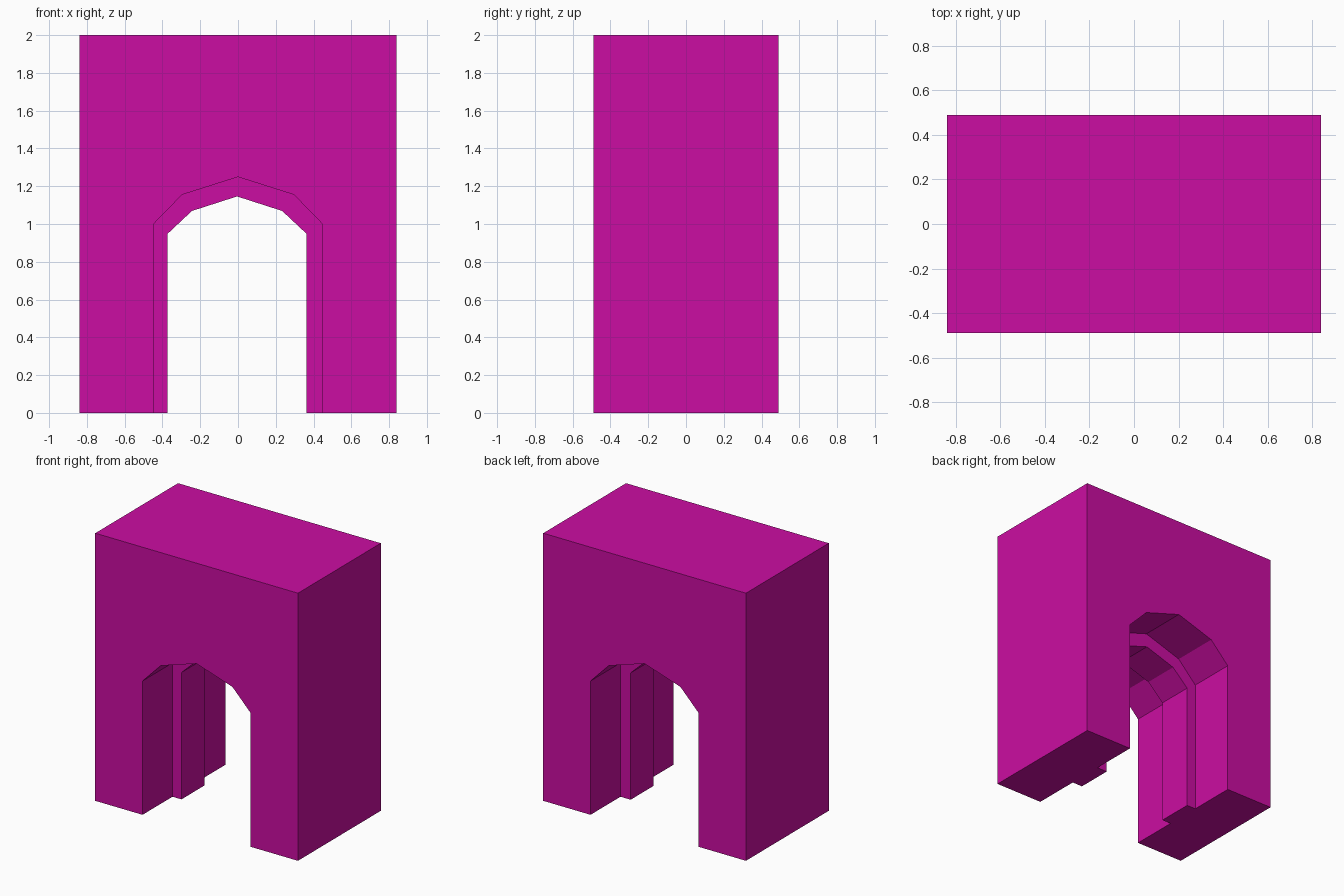
import bpy
import bmesh

if "Cube" in bpy.data.objects:
    bpy.data.objects.remove(bpy.data.objects["Cube"])

W, D, H = 0.838, 0.489, 2.0   # half width, half depth, height
RIB = 0.135                   # half depth of the narrower inner arch


def arch(half, spring, mid, mid_z, apex, shift=0.0):
    """Five-point arch outline with straight legs, left foot to right foot."""
    left = [(-half, 0), (-half, spring), (-mid, mid_z)]
    right = [(-x, z) for x, z in reversed(left)]
    return [(x + shift, z) for x, z in left + [(0, apex)] + right]


outer = arch(0.447, 1.0, 0.296, 1.155, 1.249)
inner = arch(0.368, 0.948, 0.239, 1.069, 1.146, -0.005)

bm = bmesh.new()


def ring(profile, y):
    return [bm.verts.new((x, y, z)) for x, z in profile]


# Stepped passage: wide mouth, narrow rib, wide mouth
sections = [ring(p, y) for p, y in (
    (outer, -D), (outer, -RIB), (inner, -RIB),
    (inner, RIB), (outer, RIB), (outer, D))]
for a, b in zip(sections, sections[1:]):
    for i in range(len(a) - 1):
        bm.faces.new((a[i], a[i + 1], b[i + 1], b[i]))

# Outer block: sides and top
shell = [(-W, 0), (-W, H), (W, H), (W, 0)]
front, back = ring(shell, -D), ring(shell, D)
for i in range(3):
    bm.faces.new((front[i], back[i], back[i + 1], front[i + 1]))

# Front and back walls around the opening
bm.faces.new(front + sections[0][::-1])
bm.faces.new(back + sections[-1][::-1])

# Undersides of both piers
for end in (0, -1):
    bm.faces.new([front[end]] + [s[end] for s in sections] + [back[end]])

bmesh.ops.recalc_face_normals(bm, faces=bm.faces)
mesh = bpy.data.meshes.new("gateway_block")
bm.to_mesh(mesh)
bm.free()

gateway = bpy.data.objects.new("gateway_block", mesh)
bpy.context.collection.objects.link(gateway)

# Magenta finish
paint = bpy.data.materials.new("magenta")
paint.diffuse_color = (0.6, 0.004, 0.36, 1)
paint.use_nodes = True
paint.node_tree.nodes["Principled BSDF"].inputs["Base Color"].default_value = paint.diffuse_color
mesh.materials.append(paint)
